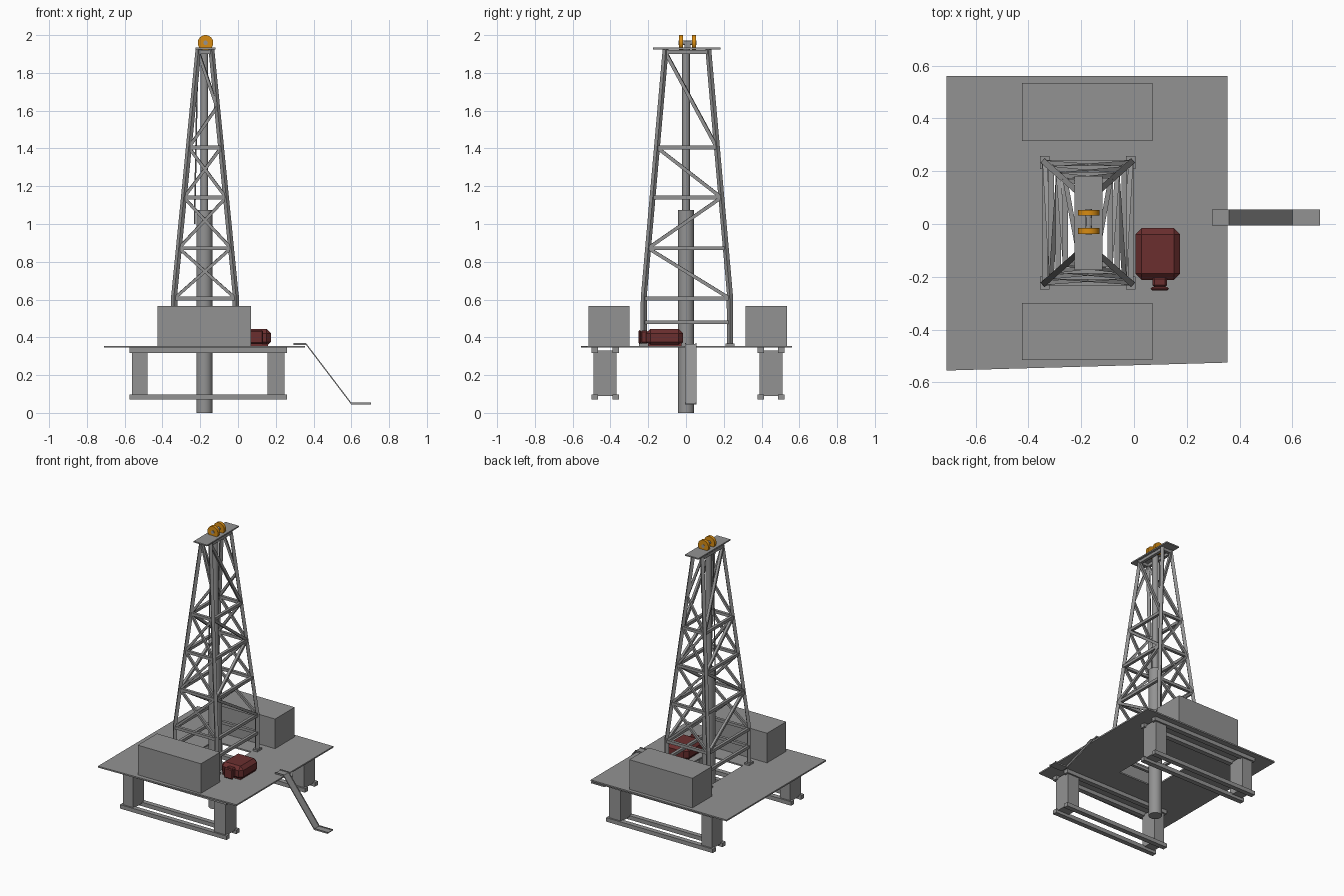
import bpy, bmesh
from math import radians
from mathutils import Vector

default = bpy.data.objects.get("Cube")
if default:
    bpy.data.objects.remove(default, do_unlink=True)


def material(name, rgb):
    m = bpy.data.materials.new(name)
    m.use_nodes = True
    m.diffuse_color = (*rgb, 1)
    m.node_tree.nodes["Principled BSDF"].inputs["Base Color"].default_value = (*rgb, 1)
    return m


GREY = material("steel_grey", (0.29, 0.29, 0.29))
RED = material("dark_red", (0.145, 0.028, 0.028))
ORANGE = material("orange", (0.68, 0.26, 0.006))


def finish(name, bm, mat, smooth=False):
    bmesh.ops.recalc_face_normals(bm, faces=bm.faces)
    me = bpy.data.meshes.new(name)
    bm.to_mesh(me)
    bm.free()
    ob = bpy.data.objects.new(name, me)
    bpy.context.collection.objects.link(ob)
    me.materials.append(mat)
    if smooth:
        bpy.ops.object.select_all(action='DESELECT')
        ob.select_set(True)
        bpy.context.view_layer.objects.active = ob
        bpy.ops.object.shade_smooth_by_angle(angle=radians(40))
    return ob


def add_box(bm, x0, x1, y0, y1, z0, z1):
    vs = bmesh.ops.create_cube(bm, size=1)["verts"]
    for v in vs:
        v.co = Vector(((x0 + x1) / 2 + v.co.x * (x1 - x0),
                       (y0 + y1) / 2 + v.co.y * (y1 - y0),
                       (z0 + z1) / 2 + v.co.z * (z1 - z0)))


def box(name, dims, mat, bevel=0):
    bm = bmesh.new()
    add_box(bm, *dims)
    if bevel:
        bmesh.ops.bevel(bm, geom=bm.edges[:], offset=bevel, segments=1, affect='EDGES')
    return finish(name, bm, mat)


def add_bar(bm, a, b, w):
    """Square bar between two points."""
    a, b = Vector(a), Vector(b)
    d = b - a
    rot = d.to_track_quat('Z', 'Y')
    for v in bmesh.ops.create_cube(bm, size=1)["verts"]:
        v.co = (a + b) / 2 + rot @ Vector((v.co.x * w, v.co.y * w, v.co.z * d.length))


def cylinder(name, a, b, r, mat, sides=32):
    a, b = Vector(a), Vector(b)
    d = b - a
    bm = bmesh.new()
    bmesh.ops.create_cone(bm, cap_ends=True, segments=sides, radius1=r, radius2=r, depth=d.length)
    rot = d.to_track_quat('Z', 'Y')
    for v in bm.verts:
        v.co = (a + b) / 2 + rot @ v.co
    return finish(name, bm, mat, True)


# Deck: a plate with an opening under the tower
bm = bmesh.new()
outer = [(-0.71, -0.555), (0.355, -0.525), (0.355, 0.56), (-0.71, 0.56)]
inner = [(-0.32, -0.18), (-0.03, -0.18), (-0.03, 0.19), (-0.32, 0.19)]
rings = [[[bm.verts.new((x, y, z)) for x, y in ring] for ring in (outer, inner)]
         for z in (0.345, 0.355)]
for i in range(4):
    j = (i + 1) % 4
    for o, n in rings:
        bm.faces.new((o[i], o[j], n[j], n[i]))
    for k in (0, 1):
        lo, hi = rings[0][k], rings[1][k]
        bm.faces.new((lo[i], lo[j], hi[j], hi[i]))
finish("deck", bm, GREY)

# Support frames: paired rails above and below box posts
for side, yc in (("front", -0.428), ("back", 0.45)):
    bm = bmesh.new()
    for x0, x1 in ((-0.56, -0.48), (0.155, 0.245)):
        add_box(bm, x0, x1, yc - 0.061, yc + 0.061, 0.09, 0.33)
    for off in (-0.055, 0.055):
        for z in (0.07, 0.318):
            add_box(bm, -0.575, 0.26, yc + off - 0.017, yc + off + 0.017, z, z + 0.028)
    finish(side + "_support_frame", bm, GREY)

# Cabins on the deck
box("front_cabin", (-0.425, 0.07, -0.515, -0.30, 0.355, 0.565), GREY)
box("back_cabin", (-0.425, 0.07, 0.315, 0.535, 0.355, 0.565), GREY)

# Tower
CX, CY = -0.175, 0.005
BEND, TOP = 0.62, 1.925


def corner(sx, sy, z):
    t = max(0, (z - BEND) / (TOP - BEND))
    return Vector((CX + sx * (0.163 - 0.129 * t), CY + sy * (0.228 - 0.115 * t), z))


signs = ((-1, -1), (1, -1), (1, 1), (-1, 1))
bm = bmesh.new()
for s in signs:
    add_bar(bm, corner(*s, 0.355), corner(*s, BEND + 0.005), 0.024)
    add_bar(bm, corner(*s, BEND), corner(*s, TOP), 0.022)
finish("tower_legs", bm, GREY)

bm = bmesh.new()
for sx, sy in signs:
    p = corner(sx, sy, 0.36)
    add_box(bm, p.x - 0.018, p.x + 0.018, p.y - 0.025, p.y + 0.025, 0.355, 0.368)
finish("tower_feet", bm, GREY)

levels = (0.605, 0.872, 1.14, 1.405)
bm = bmesh.new()
for z in (0.48, *levels, 1.91):
    for i in range(4):
        add_bar(bm, corner(*signs[i], z), corner(*signs[(i + 1) % 4], z), 0.02)
finish("tower_crossbars", bm, GREY)

# Side faces carry a zigzag, front and back faces carry crosses
bm = bmesh.new()
heights = (*levels, 1.91)
for sx in (-1, 1):
    for (low, high), s in zip(zip(heights, heights[1:]), (1, -1, 1, 1)):
        add_bar(bm, corner(sx, s, low), corner(sx, -s, high), 0.018)
for sy in (-1, 1):
    for low, high in zip(levels, levels[1:]):
        for s in (-1, 1):
            add_bar(bm, corner(s, sy, low), corner(-s, sy, high), 0.016)
    add_bar(bm, corner(-1, sy, 1.405), corner(1, sy, 1.62), 0.016)
    add_bar(bm, corner(1, sy, 1.62), corner(-1, sy, 1.91), 0.016)
finish("tower_braces", bm, GREY)

# Crown plate and pulleys
box("crown_plate", (-0.225, -0.12, -0.175, 0.182, 1.925, 1.934), GREY)
PX, PZ = -0.172, 1.959
for name, y in (("front_pulley", -0.037), ("back_pulley", 0.032)):
    cylinder(name, (PX, y, PZ), (PX, y + 0.021, PZ), 0.041, ORANGE)
cylinder("pulley_axle", (PX, -0.04, PZ), (PX, 0.056, PZ), 0.012, GREY, 16)
box("pulley_bracket", (PX - 0.012, PX + 0.012, -0.008, 0.024, 1.93, 1.968), GREY)

# Drill string
cylinder("conductor_pipe", (-0.178, 0, 0), (-0.178, 0, 1.075), 0.043, GREY)
cylinder("drill_pipe", (-0.178, 0, 1.07), (-0.178, 0, 1.93), 0.02, GREY, 24)
cylinder("hoist_cable", (-0.213, 0, 1.925), (-0.23, 0, 1.0), 0.004, GREY, 8)

# Engine
box("engine_body", (0.005, 0.175, -0.212, -0.015, 0.352, 0.445), RED, 0.024)
box("engine_base", (0.02, 0.16, -0.2, -0.025, 0.355, 0.375), RED)
box("engine_nose", (0.07, 0.125, -0.24, -0.2, 0.368, 0.436), RED, 0.008)
box("engine_flange", (0.063, 0.132, -0.252, -0.238, 0.366, 0.438), RED, 0.006)

# Gangway: a bent plate with low side curbs
path = ((0.295, 0.36), (0.36, 0.36), (0.6, 0.044), (0.705, 0.044))


def add_strip(bm, y0, y1, thick):
    rows = [[bm.verts.new((x, y, z + dz)) for x, z in path]
            for y, dz in ((y0, 0), (y1, 0), (y1, thick), (y0, thick))]
    for k in range(4):
        a, b = rows[k], rows[(k + 1) % 4]
        for i in range(3):
            bm.faces.new((a[i], a[i + 1], b[i + 1], b[i]))
    for i in (0, 3):
        bm.faces.new([r[i] for r in rows])


bm = bmesh.new()
add_strip(bm, -0.004, 0.053, 0.005)
for y in (-0.006, 0.049):
    add_strip(bm, y, y + 0.006, 0.01)
finish("gangway", bm, GREY)
